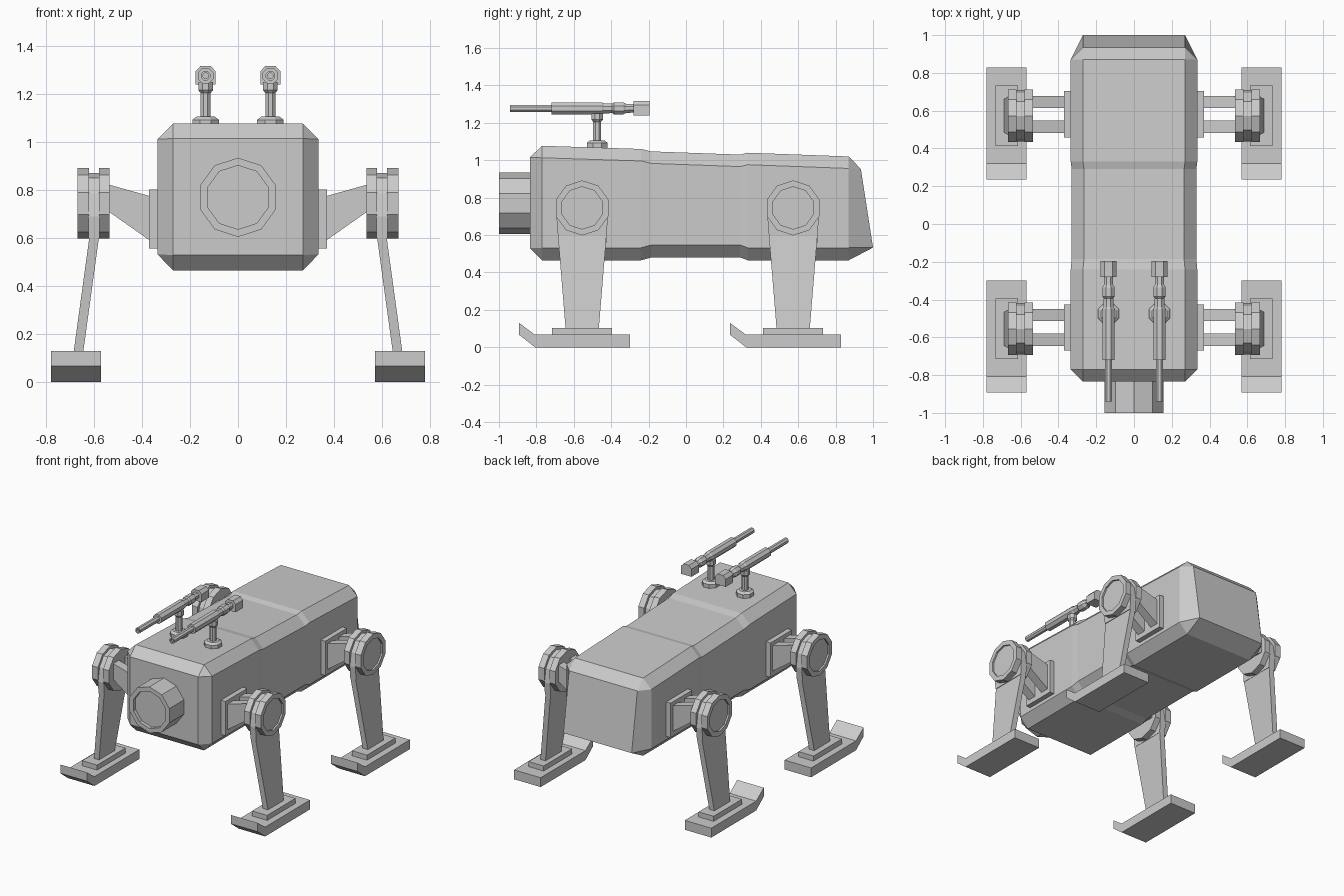
import bpy, bmesh
from math import sin, cos, pi

if "Cube" in bpy.data.objects:
    bpy.data.objects.remove(bpy.data.objects["Cube"])


def finish(name, bm):
    bmesh.ops.remove_doubles(bm, verts=bm.verts, dist=1e-4)
    bmesh.ops.recalc_face_normals(bm, faces=bm.faces)
    me = bpy.data.meshes.new(name)
    bm.to_mesh(me)
    bm.free()
    ob = bpy.data.objects.new(name, me)
    bpy.context.collection.objects.link(ob)
    return ob


def loft(name, rings):
    """Skin equal-length rings of points and cap both ends."""
    bm = bmesh.new()
    vs = [[bm.verts.new(p) for p in r] for r in rings]
    n = len(rings[0])
    for a, b in zip(vs, vs[1:]):
        for i in range(n):
            j = (i + 1) % n
            bm.faces.new((a[i], a[j], b[j], b[i]))
    bm.faces.new(vs[0])
    bm.faces.new(vs[-1])
    return finish(name, bm)


def lathe(name, profile, n, origin, axis, phase=0.0):
    """Profile of (radius, distance along axis) turned with n sides."""
    rings = []
    for r, t in profile:
        ring = []
        for i in range(n):
            a = 2 * pi * i / n + phase
            u, v = r * sin(a), r * cos(a)
            p = {'x': (t, u, v), 'y': (u, t, v), 'z': (u, v, t)}[axis]
            ring.append([p[k] + origin[k] for k in range(3)])
        rings.append(ring)
    return loft(name, rings)


def prism_x(name, pts, x0, x1, shift=lambda z: 0.0):
    """Side profile of (y, z) extruded along x, with optional sideways lean."""
    return loft(name, [[(x + shift(z), y, z) for y, z in pts] for x in (x0, x1)])


def box(name, x0, x1, y0, y1, z0, z1):
    return prism_x(name, [(y0, z0), (y1, z0), (y1, z1), (y0, z1)], min(x0, x1), max(x0, x1))


# Body: chamfered octagonal sections; end rings shrink to plain rectangles
def section(y0, y1, hx, z0, z1, cx, c0, c1):
    """y0 is y at the bottom and y1 at the top of the section."""
    pts = [(-hx + cx, z0), (hx - cx, z0), (hx, z0 + c0), (hx, z1 - c1),
           (hx - cx, z1), (-hx + cx, z1), (-hx, z1 - c1), (-hx, z0 + c0)]
    return [(x, y0 + (y1 - y0) * (z - z0) / (z1 - z0), z) for x, z in pts]


spans = [(-0.77, 0.335, 0.465, 1.077), (-0.24, 0.335, 0.465, 1.06),
         (-0.185, 0.330, 0.48, 1.047), (0.29, 0.330, 0.48, 1.03),
         (0.33, 0.335, 0.465, 1.04), (0.87, 0.335, 0.465, 1.02)]
rings = [section(-0.835, -0.835, 0.27, 0.53, 1.015, 0, 0, 0)]
rings += [section(y, y, hx, z0, z1, 0.065, 0.067, 0.064) for y, hx, z0, z1 in spans]
rings += [section(1.0, 0.935, 0.27, 0.533, 0.953, 0, 0, 0)]
loft("body", rings)

# Snout with a shallow recessed face
lathe("snout", [(0.165, -0.82), (0.165, -1.0), (0.133, -1.0), (0.133, -0.975)],
      10, (0, 0, 0.77), 'y')

# Legs
for end, y in (("front", -0.555), ("back", 0.573)):
    for side, s in (("left", 1), ("right", -1)):
        tag = f"{end}_{side}_"
        # Mounting plate and two tapered struts
        box(tag + "mount_plate", s * 0.32, s * 0.37, y - 0.115, y + 0.13, 0.557, 0.803)
        for k, dy in enumerate((-0.058, 0.073)):
            loft(f"{tag}strut_{k + 1}",
                 [[(s * 0.36, y + dy + a * 0.032, z) for a, z in
                   ((-1, 0.585), (1, 0.585), (1, 0.773), (-1, 0.773))],
                  [(s * 0.545, y + dy + a * 0.032, z) for a, z in
                   ((-1, 0.715), (1, 0.715), (1, 0.825), (-1, 0.825))]])
        # Hip discs on both sides of the leg
        lathe(tag + "inner_hip_disc", [(0.147, s * 0.535), (0.147, s * 0.58)],
              10, (0, y, 0.745), 'x')
        lathe(tag + "outer_hip_disc",
              [(0.147, s * 0.622), (0.147, s * 0.668), (0.113, s * 0.668), (0.113, s * 0.656)],
              10, (0, y, 0.745), 'x')
        # Upright upper leg and outward leaning shin
        top = [(-0.130, 0.60), (0.130, 0.60), (0.137, 0.69), (0.121, 0.785), (0.075, 0.85),
               (0, 0.872), (-0.075, 0.85), (-0.121, 0.785), (-0.137, 0.69)]
        prism_x(tag + "upper_leg", [(y + a, z) for a, z in top], s * 0.578, s * 0.624)
        shin = [(-0.088, 0.09), (0.088, 0.09), (0.130, 0.60), (-0.130, 0.60)]
        prism_x(tag + "shin", [(y + a, z) for a, z in shin], s * 0.58, s * 0.62,
                lambda z, s=s: s * (0.60 - z) * 0.137)
        # Ski-like foot with a raised toe, and its ankle plate
        foot = [(0.255, 0), (-0.252, 0), (-0.338, 0.067), (-0.338, 0.13),
                (-0.252, 0.067), (0.255, 0.067)]
        prism_x(tag + "foot", [(y + a, z) for a, z in foot], s * 0.57, s * 0.78)
        box(tag + "ankle_plate", s * 0.613, s * 0.732, y - 0.161, y + 0.16, 0.06, 0.103)

# Roof guns
gun = [(0.012, -0.90), (0.012, -0.94), (0.021, -0.94), (0.021, -0.72), (0.035, -0.72),
       (0.035, -0.45), (0.030, -0.44), (0.027, -0.395), (0.035, -0.385), (0.035, -0.335),
       (0.026, -0.32), (0.024, -0.27)]
post = [(0.06, 1.055), (0.06, 1.093), (0.042, 1.106), (0.023, 1.106), (0.023, 1.205),
        (0.033, 1.217), (0.033, 1.25)]
for side, s in (("left", 1), ("right", -1)):
    x = s * 0.135
    lathe(side + "_gun_post", post, 8, (x, -0.475, 0), 'z', pi / 8)
    lathe(side + "_gun_barrel", gun, 8, (x, 0, 1.277), 'y', pi / 8)
    # Breech block with chamfered upper corners
    outline = [(-0.042, 1.24), (0.042, 1.24), (0.042, 1.295), (0.022, 1.317),
               (-0.022, 1.317), (-0.042, 1.295)]
    loft(side + "_gun_breech", [[(x + a, yy, z) for a, z in outline] for yy in (-0.28, -0.195)])
